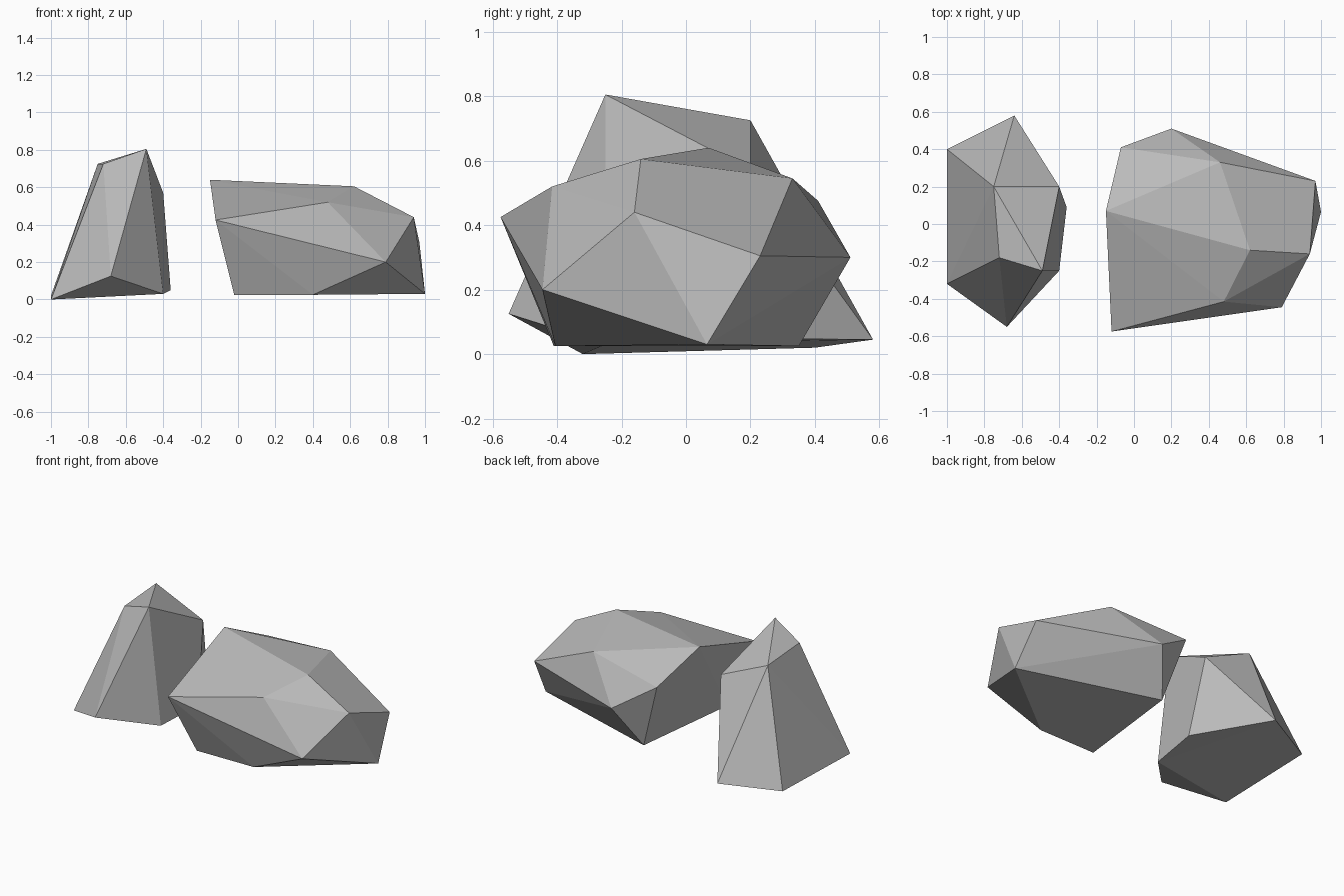
import bpy
import bmesh

# Remove the default cube
default = bpy.data.objects.get("Cube")
if default:
    bpy.data.objects.remove(default, do_unlink=True)


def make_material(name, colour):
    material = bpy.data.materials.new(name)
    material.use_nodes = True
    material.diffuse_color = colour
    shader = next(n for n in material.node_tree.nodes if n.type == "BSDF_PRINCIPLED")
    shader.inputs["Base Color"].default_value = colour
    return material


def make_rock(name, corners, material):
    """Wrap a faceted stone around its corner points."""
    bm = bmesh.new()
    for corner in corners:
        bm.verts.new(corner)
    hull = bmesh.ops.convex_hull(bm, input=list(bm.verts))
    leftovers = {g for g in hull["geom_interior"] + hull["geom_unused"]
                 if isinstance(g, bmesh.types.BMVert)}
    bmesh.ops.delete(bm, geom=list(leftovers), context="VERTS")
    # Merge nearly coplanar triangles into broad facets
    bmesh.ops.dissolve_limit(bm, angle_limit=0.02,
                             verts=list(bm.verts), edges=list(bm.edges))
    bmesh.ops.recalc_face_normals(bm, faces=list(bm.faces))
    mesh = bpy.data.meshes.new(name)
    bm.to_mesh(mesh)
    bm.free()
    mesh.materials.append(material)
    rock = bpy.data.objects.new(name, mesh)
    bpy.context.collection.objects.link(rock)
    return rock


stone = make_material("stone grey", (0.5, 0.5, 0.5, 1))

# Tall rock: broad foot, shoulder and narrow crest
tall_foot = [(-1, -.32, 0), (-1, .4, .02), (-.64, .58, .045),
             (-.36, .09, .05), (-.4, -.25, .03), (-.68, -.55, .125)]
tall_crest = [(-.4, .2, .57), (-.49, -.25, .805),
              (-.75, .2, .725), (-.72, -.18, .725)]
make_rock("tall_rock", tall_foot + tall_crest, stone)

# Wide rock: flat base, bulging waist and sloping cap
wide_base = [(-.02, -.41, .025), (.4, -.405, .025), (1, .065, .03), (.07, .35, .025)]
wide_waist = [(-.12, -.575, .425), (.79, -.445, .2), (.94, -.16, .44),
              (.97, .23, .305), (.2, .51, .3)]
wide_cap = [(-.15, .07, .64), (.48, -.415, .52), (.62, -.14, .605),
            (.46, .33, .545), (-.07, .41, .475)]
make_rock("wide_rock", wide_base + wide_waist + wide_cap, stone)
